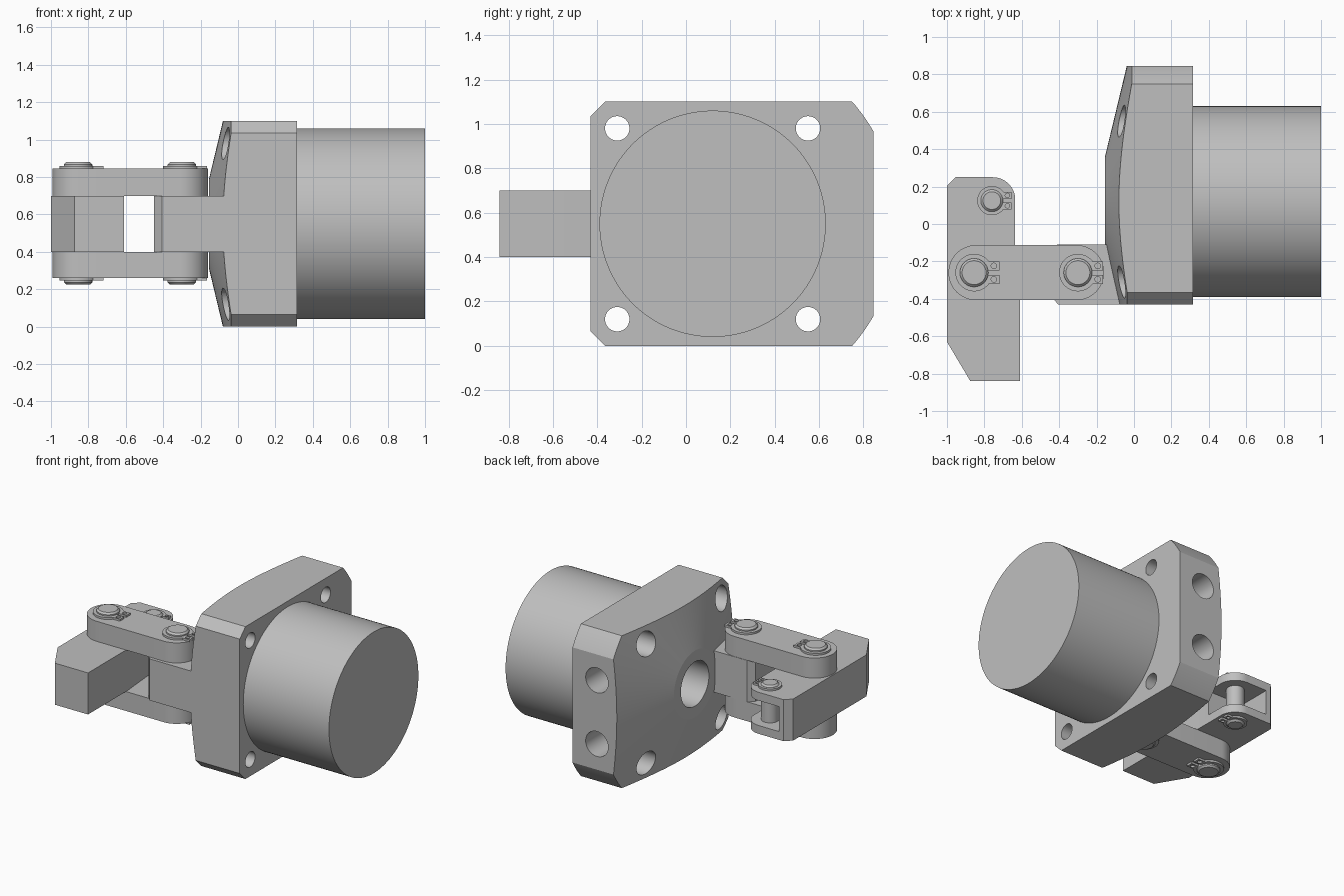
import bpy, bmesh, math
from math import cos, sin, pi, radians

if "Cube" in bpy.data.objects:
    bpy.data.objects.remove(bpy.data.objects["Cube"])

steel = bpy.data.materials.new("light_grey_steel")
steel.use_nodes = True
steel.diffuse_color = (0.52, 0.52, 0.52, 1)
steel.node_tree.nodes["Principled BSDF"].inputs["Base Color"].default_value = (0.52, 0.52, 0.52, 1)


def place(axis, t, a, b):
    """Point at t along the axis, with a and b across it."""
    return {"x": (t, a, b), "y": (a, t, b), "z": (a, b, t)}[axis]


def loft(name, axis, rings):
    """Solid through matching rings of (t, outline), capped at both ends."""
    bm = bmesh.new()
    loops = [[bm.verts.new(place(axis, t, a, b)) for a, b in pts] for t, pts in rings]
    n = len(loops[0])
    for lo, hi in zip(loops, loops[1:]):
        for i in range(n):
            j = (i + 1) % n
            bm.faces.new((lo[i], lo[j], hi[j], hi[i]))
    bm.faces.new(loops[0])
    bm.faces.new(loops[-1])
    bmesh.ops.recalc_face_normals(bm, faces=bm.faces)
    mesh = bpy.data.meshes.new(name)
    bm.to_mesh(mesh)
    bm.free()
    mesh.materials.append(steel)
    ob = bpy.data.objects.new(name, mesh)
    bpy.context.collection.objects.link(ob)
    return ob


def prism(name, axis, pts, lo, hi):
    return loft(name, axis, [(lo, pts), (hi, pts)])


def arc(ca, cb, r, start, end, n):
    return [(ca + r * cos(radians(start + (end - start) * i / n)),
             cb + r * sin(radians(start + (end - start) * i / n))) for i in range(n + 1)]


def lathe(name, axis, ca, cb, profile, n=48):
    """Round solid from (t, radius) pairs."""
    return loft(name, axis, [(t, arc(ca, cb, r, 0, 360, n)[:-1]) for t, r in profile])


def rod(name, axis, ca, cb, r, lo, hi, n=48):
    return lathe(name, axis, ca, cb, [(lo, r), (hi, r)], n)


def combine(ob, others, operation="DIFFERENCE"):
    """Apply booleans, then remove the helper solids."""
    for other in others:
        mod = ob.modifiers.new("cut", "BOOLEAN")
        mod.operation = operation
        mod.solver = "EXACT"
        mod.object = other
        other.hide_render = True
    bpy.context.view_layer.update()
    deps = bpy.context.evaluated_depsgraph_get()
    mesh = bpy.data.meshes.new_from_object(ob.evaluated_get(deps))
    ob.modifiers.clear()
    ob.data = mesh
    for other in others:
        bpy.data.objects.remove(other)


# Flange: coned disc trimmed to a chamfered rectangle
CY, CZ = 0.12, 0.55
flange = lathe("flange", "x", CY, CZ,
               [(-0.155, 0.24), (-0.012, 0.836), (0.315, 0.836)], 128)
block = prism("flange_outline", "x",
              [(-0.43, 0.065), (-0.365, 0), (0.845, 0), (0.845, 1.1),
               (-0.365, 1.1), (-0.43, 1.035)], -0.5, 0.5)
combine(flange, [block], "INTERSECT")

# Fixed lug that carries the links, flush with the flange front
lug = prism("lug", "z", [(-0.405, -0.43), (0, -0.43), (0, -0.11), (-0.41, -0.11),
                         (-0.45, -0.15), (-0.45, -0.38)], 0.4, 0.7)
combine(flange, [lug], "UNION")

# Bolt holes with counterbores, centre bore and two ports
cutters = [rod("centre_bore", "x", CY, CZ, 0.16, -0.4, 0.2)]
for y in (-0.31, 0.55):
    for z in (0.12, 0.98):
        cutters.append(lathe("bolt_hole", "x", y, z,
                             [(-0.4, 0.086), (0.1, 0.086), (0.1, 0.055), (0.5, 0.055)]))
for z in (0.32, 0.78):
    cutters.append(rod("port", "y", 0.12, z, 0.09, 0.6, 1))
combine(flange, cutters)

# Cylinder body
rod("cylinder_body", "x", CY, CZ, 0.51, 0.315, 1, 128)

# Swinging clamp arm with a forked back end
outline = [(-1, -0.63), (-0.875, -0.84), (-0.61, -0.84), (-0.61, -0.4), (-0.635, -0.11)]
outline += arc(-0.755, 0.13, 0.12, 0, 90, 16) + [(-0.955, 0.25), (-1, 0.205)]
arm = prism("clamp_arm", "z", outline, 0.4, 0.7)
slot = prism("fork_slot", "z", [(-0.92, 0), (-0.5, 0), (-0.5, 0.5), (-0.92, 0.5)], 0.46, 0.64)
combine(arm, [slot])

# Upper and lower links
LINK_Y = -0.26
for side, lo, hi in (("upper", 0.7, 0.845), ("lower", 0.26, 0.4)):
    prism(side + "_link", "z",
          arc(-0.845, LINK_Y, 0.147, 90, 270, 32) + arc(-0.307, LINK_Y, 0.147, -90, 90, 32), lo, hi)


def retaining_clip(name, x, y, lo, hi, s):
    """Open ring with two eared ends facing right."""
    pts = [(0.135, 0.012), (0.135, 0.06)] + arc(0, 0, 0.1, 37, 323, 36)
    pts += [(0.135, -0.06), (0.135, -0.012)] + arc(0, 0, 0.074, 351, 9, 36)
    clip = prism(name, "z", [(x + s * a, y + s * b) for a, b in pts], lo, hi)
    combine(clip, [rod("ear_hole", "z", x + s * 0.106, y + s * b, s * 0.015, lo - 1, hi + 1, 16)
                   for b in (-0.036, 0.036)])


# Pins, each held by a clip above and below
for name, x, y, bottom, top, s in (("arm_pin", -0.855, LINK_Y, 0.26, 0.845, 1),
                                   ("lug_pin", -0.3, LINK_Y, 0.26, 0.845, 1),
                                   ("fork_pin", -0.76, 0.125, 0.4, 0.7, 0.78)):
    r, e = 0.076 * s, 0.035 * s
    lathe(name, "z", x, y, [(bottom - e, r - 0.012), (bottom - e + 0.012, r),
                            (top + e - 0.012, r), (top + e, r - 0.012)])
    retaining_clip(name + "_upper_clip", x, y, top, top + 0.014, s)
    retaining_clip(name + "_lower_clip", x, y, bottom - 0.014, bottom, s)

# Smooth round faces and keep edges sharp
for ob in bpy.context.scene.objects:
    ob.select_set(ob.type == "MESH")
bpy.context.view_layer.objects.active = flange
bpy.ops.object.shade_smooth_by_angle(angle=radians(12))
